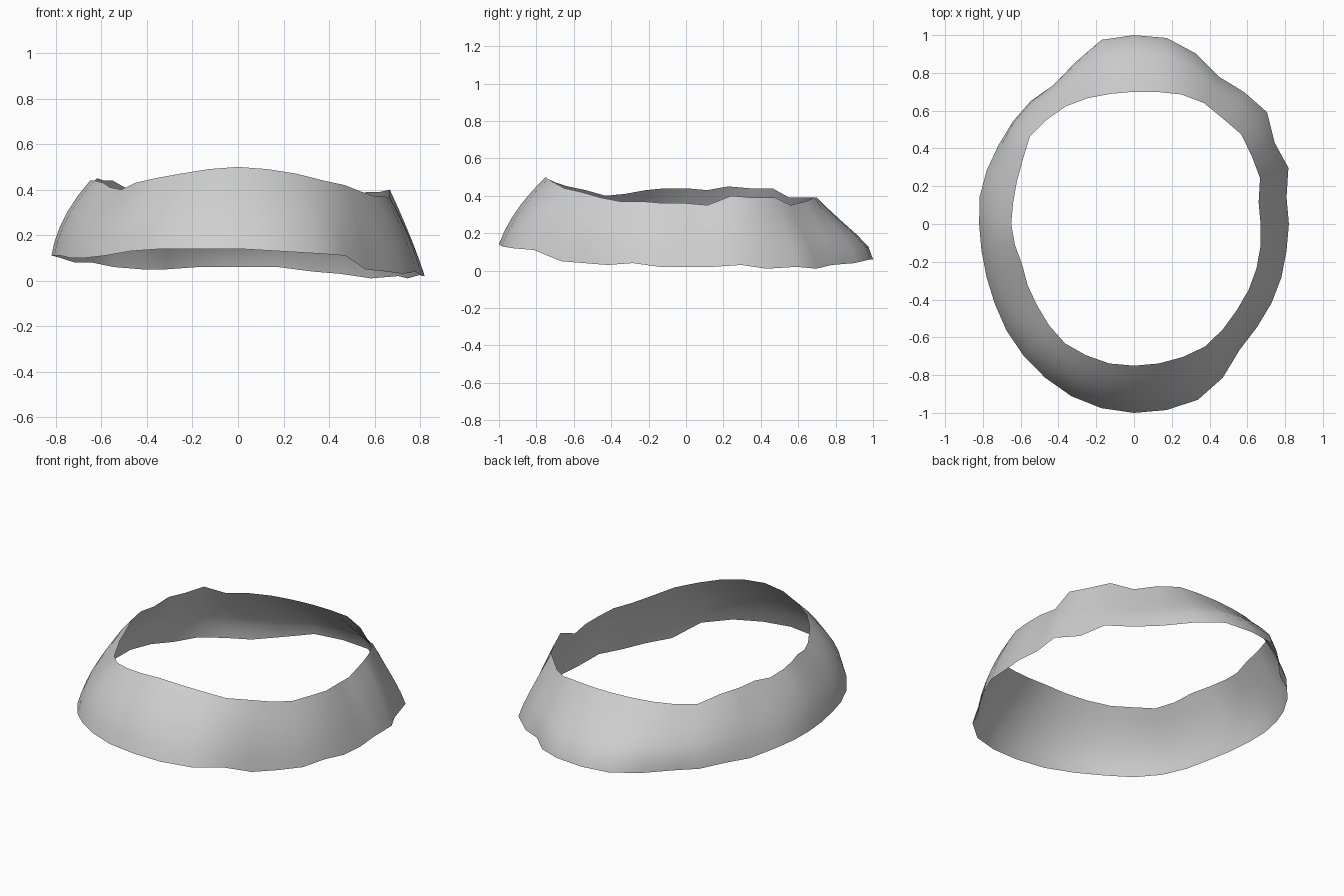
import bpy
import bmesh
import math

# Remove the default cube
cube = bpy.data.objects.get("Cube")
if cube:
    bpy.data.objects.remove(cube, do_unlink=True)

# Edge profiles in hundredths, evenly spaced around the ring, starting at +x
LOWER_RADIUS = [82, 82, 87, 86, 92, 91, 90, 96, 100, 100, 99, 91,
                85, 85, 84, 83, 83, 83, 82, 82, 83, 85, 88, 91,
                94, 97, 99, 100, 100, 99, 94, 87, 85, 84, 83, 82]
LOWER_HEIGHT = [2, 2, 3, 1, 2, 1, 3, 4, 6, 6, 6, 5,
                5, 6, 8, 8, 10, 11, 11, 11, 11, 10, 10, 11,
                13, 14, 14, 14, 13, 12, 11, 5, 4, 3, 4, 2]
UPPER_RADIUS = [67, 67, 71, 72, 74, 73, 74, 73, 71, 70, 70, 71,
                72, 72, 72, 68, 66, 65, 65, 64, 63, 65, 67, 70,
                73, 74, 75, 75, 75, 75, 75, 73, 71, 70, 69, 68]
UPPER_HEIGHT = [36, 35, 40, 39, 39, 35, 37, 39, 39, 39, 39, 39,
                39, 39, 44, 44, 45, 43, 44, 44, 43, 41, 40, 43,
                45, 47, 49, 50, 49, 47, 44, 42, 39, 37, 37, 36]
ROWS = 6


def make_material(name, value):
    """Plain matte grey material."""
    material = bpy.data.materials.new(name)
    material.use_nodes = True
    colour = (value, value, value, 1)
    material.diffuse_color = colour
    shader = material.node_tree.nodes["Principled BSDF"]
    shader.inputs["Base Color"].default_value = colour
    return material


def band_point(station, blend):
    """Point on the band: blend runs from the lower edge to the upper edge."""
    angle = math.tau * station / len(LOWER_RADIUS)
    rest = 1 - blend

    def mix(low, high):
        return (low[station] * rest + high[station] * blend) / 100

    # The wall swells most at the front and right, and low down at the back
    swell = 0.02 - 0.01 * math.cos(angle) - 0.012 * math.sin(angle)
    heel = 0.3 * max(0, math.sin(angle)) ** 4
    radius = mix(LOWER_RADIUS, UPPER_RADIUS)
    radius += 4 * swell * blend * rest + heel * blend * rest ** 3
    height = mix(LOWER_HEIGHT, UPPER_HEIGHT)
    return radius * math.cos(angle), radius * math.sin(angle), height


def build_band(name, material):
    """Loft an open, single-skinned band between the two ragged edges."""
    bm = bmesh.new()
    count = len(LOWER_RADIUS)
    rings = [[bm.verts.new(band_point(station, row / (ROWS - 1)))
              for station in range(count)] for row in range(ROWS)]
    for lower, upper in zip(rings, rings[1:]):
        for i in range(count):
            j = (i + 1) % count
            face = bm.faces.new((lower[i], lower[j], upper[j], upper[i]))
            face.smooth = True
    mesh = bpy.data.meshes.new(name)
    bm.to_mesh(mesh)
    bm.free()
    mesh.materials.append(material)
    band = bpy.data.objects.new(name, mesh)
    bpy.context.scene.collection.objects.link(band)
    return band


# Sloping oval band
build_band("oval_band", make_material("light_grey", 0.62))
